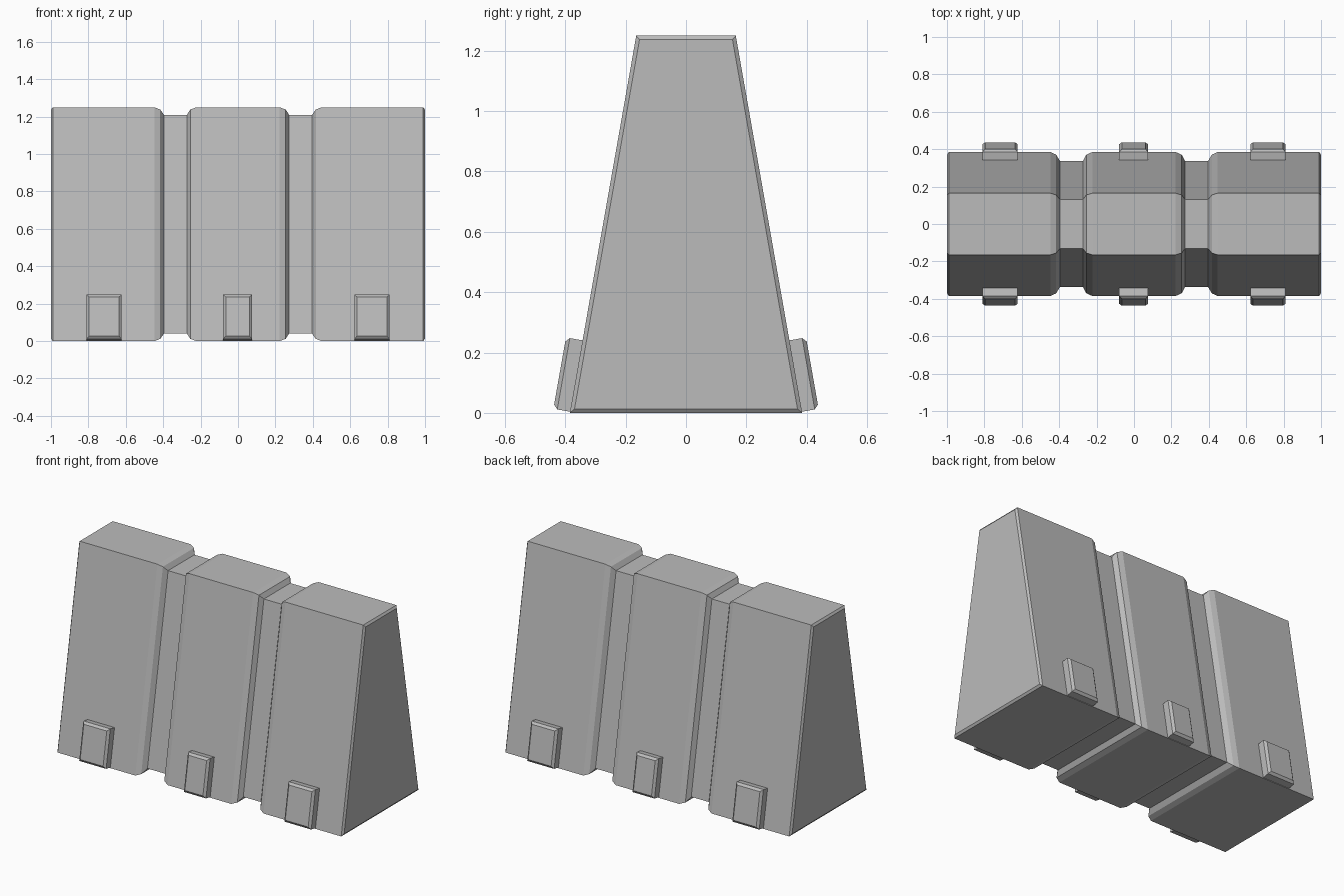
import bpy, bmesh
from mathutils import Vector

cube = bpy.data.objects.get("Cube")
if cube:
    bpy.data.objects.remove(cube, do_unlink=True)

HEIGHT, FOOT, SLOPE = 1.25, 0.385, 0.176

concrete = bpy.data.materials.new("concrete_grey")
concrete.use_nodes = True
GREY = (0.5, 0.5, 0.5, 1)
concrete.diffuse_color = GREY
concrete.node_tree.nodes["Principled BSDF"].inputs["Base Color"].default_value = GREY


def loft(name, rings):
    """Skin a row of four-cornered rings and cap both ends."""
    bm = bmesh.new()
    rows = [[bm.verts.new(p) for p in ring] for ring in rings]
    for a, b in zip(rows, rows[1:]):
        for i in range(4):
            j = (i + 1) % 4
            bm.faces.new((a[i], a[j], b[j], b[i]))
    bm.faces.new(rows[0])
    bm.faces.new(rows[-1])
    bmesh.ops.recalc_face_normals(bm, faces=bm.faces)
    mesh = bpy.data.meshes.new(name)
    bm.to_mesh(mesh)
    bm.free()
    mesh.materials.append(concrete)
    obj = bpy.data.objects.new(name, mesh)
    bpy.context.collection.objects.link(obj)


def section(x, inset):
    """Tapered cross-section, shrunk evenly by the inset."""
    def half(z):
        return FOOT - SLOPE * z - 1.015 * inset
    low, high = inset, HEIGHT - inset
    return [(x, -half(low), low), (x, half(low), low),
            (x, half(high), high), (x, -half(high), high)]


# Barrier body: chamfered ends and two grooves running all the way round
half_profile = [(0.222, 0), (0.255, 0.012), (0.273, 0.04),
                (0.396, 0.04), (0.416, 0.012), (0.447, 0),
                (0.99, 0), (1.0, 0.013)]
profile = [(-x, d) for x, d in reversed(half_profile)] + half_profile
loft("barrier_body", [section(x, d) for x, d in profile])

# Chamfered foot pads lying on the sloping faces
up = Vector((0, -SLOPE, 1)).normalized()
out = Vector((0, 1, SLOPE)).normalized()


def foot_pad(name, x, half_width, side):
    rings = []
    for depth, inset in ((-0.01, 0), (0.043, 0), (0.056, 0.014)):
        w, low, high = half_width - inset, 0.004 + inset, 0.244 - inset
        ring = []
        for dx, u in ((-w, low), (w, low), (w, high), (-w, high)):
            p = Vector((x + dx, FOOT, 0)) + up * u + out * depth
            ring.append((p.x, p.y * side, p.z))
        rings.append(ring)
    loft(name, rings)


for side, face in ((-1, "front"), (1, "back")):
    for x, half_width, place in ((-0.716, 0.094, "right"), (-0.002, 0.077, "middle"),
                                 (0.716, 0.094, "left")):
        foot_pad(f"{face}_{place}_foot_pad", x, half_width, side)
